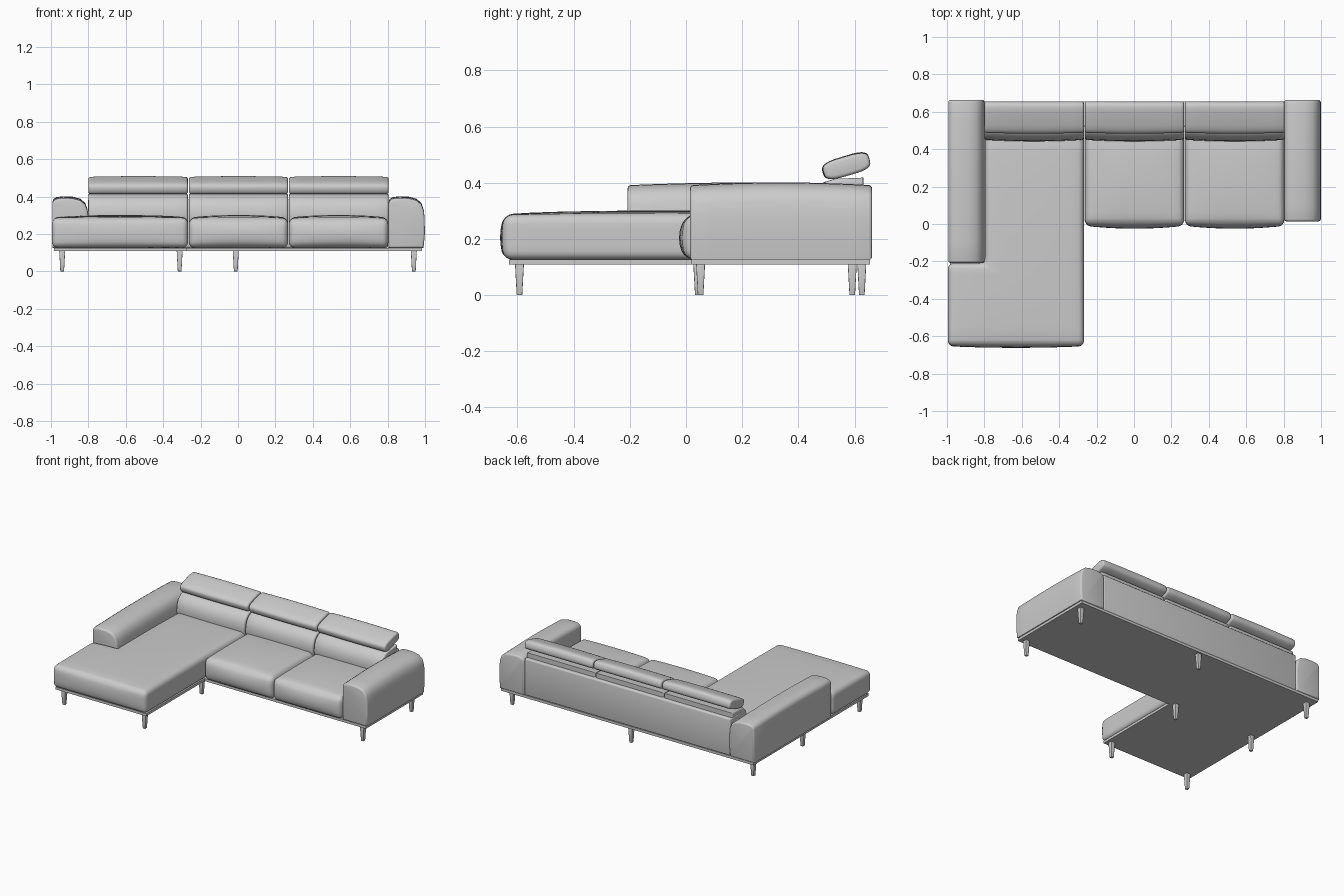
import bpy, bmesh, math
from mathutils import Vector

if "Cube" in bpy.data.objects:
    bpy.data.objects.remove(bpy.data.objects["Cube"])

AX = {'x': (1, 2, 0), 'y': (0, 2, 1), 'z': (0, 1, 2)}


def prism(name, pts, axis, a, b, bevel=0.0, segs=4, caps_only=False,
          crown=0.0, front=0.0, slices=(0, 0, 0)):
    """Extrude a 2D outline along an axis, round it, then puff it softly."""
    i, j, k = AX[axis]
    bm = bmesh.new()

    def ring(h):
        out = []
        for p in pts:
            co = [0.0, 0.0, 0.0]
            co[i], co[j], co[k] = p[0], p[1], h
            out.append(bm.verts.new(co))
        return out
    lo, hi = ring(a), ring(b)
    n = len(pts)
    caps = [bm.faces.new(lo), bm.faces.new(hi)]
    for q in range(n):
        r = (q + 1) % n
        bm.faces.new((lo[q], lo[r], hi[r], hi[q]))
    bmesh.ops.recalc_face_normals(bm, faces=bm.faces[:])
    if bevel:
        edges = [e for f in caps for e in f.edges] if caps_only else bm.edges[:]
        bmesh.ops.bevel(bm, geom=edges, offset=bevel, offset_type='OFFSET',
                        segments=segs, profile=0.5, affect='EDGES', clamp_overlap=True)
    mn = [min(v.co[d] for v in bm.verts) for d in range(3)]
    mx = [max(v.co[d] for v in bm.verts) for d in range(3)]
    for d in range(3):
        for s in range(1, slices[d]):
            co, no = Vector((0, 0, 0)), Vector((0, 0, 0))
            co[d] = mn[d] + (mx[d] - mn[d]) * s / slices[d]
            no[d] = 1
            bmesh.ops.bisect_plane(bm, geom=bm.verts[:] + bm.edges[:] + bm.faces[:],
                                   plane_co=co, plane_no=no, dist=1e-5)
    for v in bm.verts:
        u, w, t = [2 * (v.co[d] - mn[d]) / (mx[d] - mn[d]) - 1 for d in range(3)]
        fx, fy, fz = 1 - u * u, 1 - w * w, 1 - t * t
        if axis == 'z':
            v.co.z += crown * fx ** 0.5 * fy ** 0.5 * max(t, 0) if fx > 0 and fy > 0 else 0
            v.co.y -= front * (0.4 + 0.6 * fx) * fz * max(-w, 0) ** 4
        elif axis == 'y':
            v.co.z += crown * fy * max(t, 0)
        else:
            v.co.z += crown * fx * max(t, 0)
            v.co.y -= front * fx * max(-w, 0)
    me = bpy.data.meshes.new(name)
    bm.to_mesh(me)
    bm.free()
    ob = bpy.data.objects.new(name, me)
    bpy.context.collection.objects.link(ob)
    bpy.ops.object.select_all(action='DESELECT')
    ob.select_set(True)
    bpy.context.view_layer.objects.active = ob
    bpy.ops.object.shade_smooth_by_angle(angle=math.radians(40))
    return ob


def rect(x0, x1, y0, y1):
    return [(x0, y0), (x1, y0), (x1, y1), (x0, y1)]


# L-shaped base plate
prism('base_plate', [(-0.985, -0.63), (-0.275, -0.63), (-0.275, 0.02), (0.985, 0.02),
                     (0.985, 0.655), (-0.985, 0.655)], 'z', 0.108, 0.126)

# Chaise cushion, notched around the left arm
prism('chaise_cushion', [(-0.995, -0.648), (-0.267, -0.648), (-0.267, 0.5), (-0.797, 0.5),
                         (-0.797, -0.21), (-0.995, -0.21)], 'z', 0.126, 0.284,
      bevel=0.03, crown=0.017, front=0.014, slices=(10, 12, 6))

# Two seat cushions
for side, x0, x1 in (('middle', -0.263, 0.268), ('right', 0.272, 0.804)):
    prism('seat_cushion_' + side, rect(x0, x1, 0.0, 0.5), 'z', 0.126, 0.28,
          bevel=0.03, crown=0.021, front=0.025, slices=(10, 8, 6))

# Arms: same asymmetric rounded profile, the left one longer
arm = [(0, 0.126), (0, 0.36), (0.006, 0.377), (0.022, 0.387), (0.06, 0.391), (0.11, 0.389),
       (0.15, 0.379), (0.176, 0.358), (0.189, 0.325), (0.194, 0.28), (0.195, 0.2),
       (0.188, 0.126)]
for side, x, y0 in (('right', 0.804, 0.014), ('left', -0.993, -0.208)):
    prism('arm_' + side, [(x + p, z) for p, z in arm], 'y', y0, 0.663,
          bevel=0.012, segs=3, caps_only=True, crown=0.01, slices=(0, 8, 0))

# Back frame panel
prism('back_frame', rect(-0.803, 0.803, 0.52, 0.656), 'z', 0.126, 0.385, bevel=0.01, segs=3)

# Back cushions with tilted headrests
back = [(0.49, 0.22), (0.455, 0.26), (0.45, 0.30), (0.454, 0.34), (0.468, 0.375),
        (0.495, 0.402), (0.53, 0.414), (0.632, 0.418), (0.632, 0.22)]
head = []
ca, sa = math.cos(math.radians(16)), math.sin(math.radians(16))
for q in range(28):
    t = 2 * math.pi * q / 28
    c, s = math.cos(t), math.sin(t)
    p = 0.085 * math.copysign(abs(c) ** 0.6, c)
    r = 0.034 * math.copysign(abs(s) ** 0.6, s)
    head.append((0.572 + p * ca - r * sa, 0.459 + p * sa + r * ca))
for side, x0, x1 in (('left', -0.8, -0.268), ('middle', -0.262, 0.267), ('right', 0.273, 0.805)):
    prism('back_cushion_' + side, back, 'x', x0, x1, bevel=0.012, segs=3,
          caps_only=True, front=0.008, slices=(8, 0, 0))
    prism('headrest_' + side, head, 'x', x0, x1, bevel=0.012, segs=3,
          caps_only=True, crown=0.004, front=0.004, slices=(8, 0, 0))

# Tapered legs
for n, (x, y) in enumerate([(-0.94, -0.593), (-0.312, -0.593), (-0.94, 0.042), (-0.312, 0.042),
                            (0.94, 0.052), (0.94, 0.592), (-0.012, 0.626), (-0.94, 0.592)]):
    leg = prism('leg_%d' % (n + 1), rect(-0.016, 0.016, -0.016, 0.016), 'z', 0, 0.112,
                bevel=0.003, segs=2)
    for v in leg.data.vertices:
        k = 0.62 + 0.38 * v.co.z / 0.112
        v.co.x *= k
        v.co.y *= k
    leg.location = (x, y, 0)
